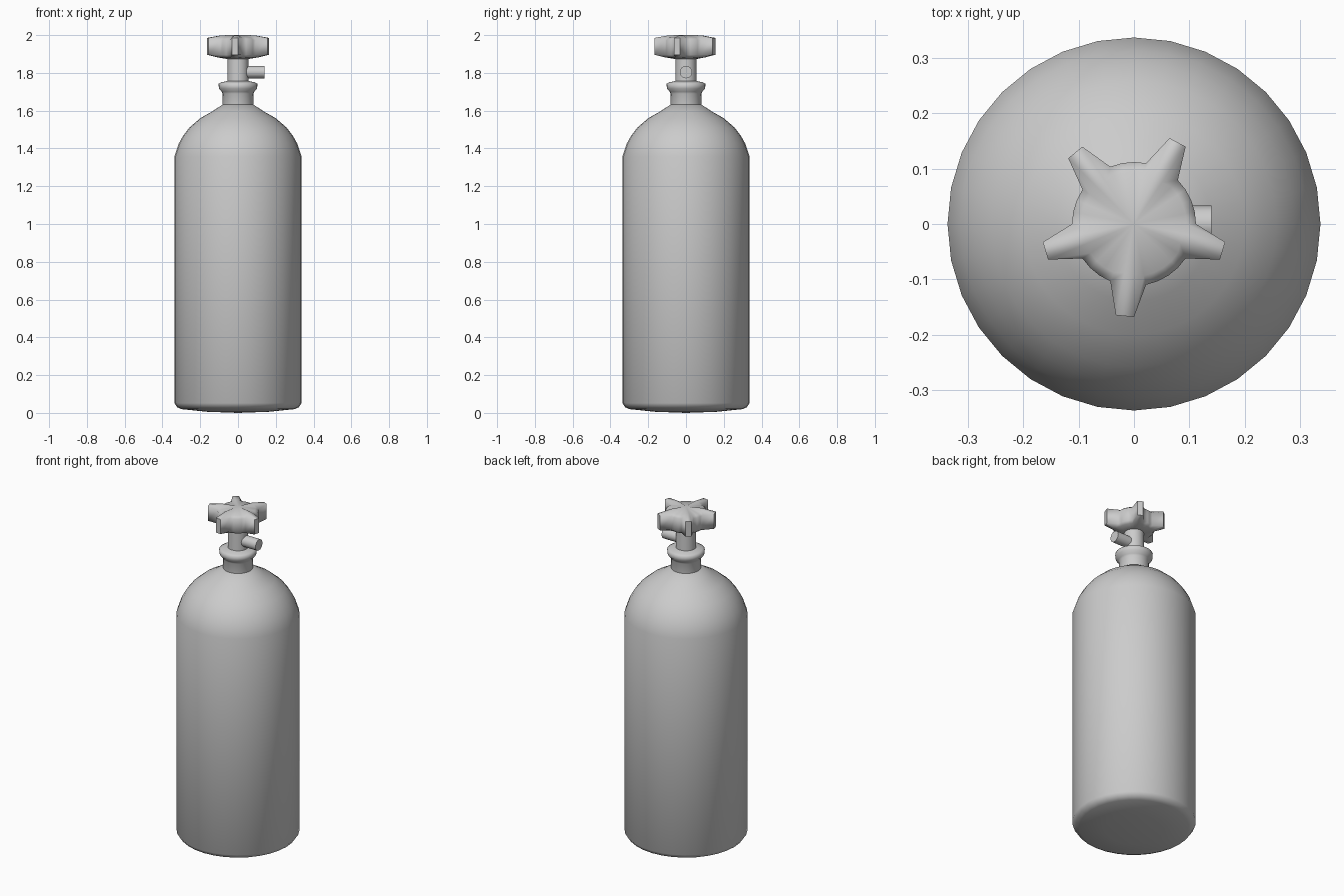
import bpy, bmesh, math
from mathutils import Matrix

if "Cube" in bpy.data.objects:
    bpy.data.objects.remove(bpy.data.objects["Cube"])

SIDES = 32


def finish(name, bm):
    bmesh.ops.recalc_face_normals(bm, faces=bm.faces)
    mesh = bpy.data.meshes.new(name)
    bm.to_mesh(mesh)
    bm.free()
    obj = bpy.data.objects.new(name, mesh)
    bpy.context.collection.objects.link(obj)
    bpy.ops.object.select_all(action='DESELECT')
    obj.select_set(True)
    bpy.context.view_layer.objects.active = obj
    bpy.ops.object.shade_smooth_by_angle(angle=math.radians(65))
    return obj


def lathe(name, rings, z_bottom, z_top, sides=SIDES, matrix=None):
    """rings: functions of side index returning (radius, z); capped with fans."""
    bm = bmesh.new()
    loops = []
    for ring in rings:
        loop = []
        for i in range(sides):
            r, z = ring(i)
            a = 2 * math.pi * i / sides
            loop.append(bm.verts.new((r * math.cos(a), r * math.sin(a), z)))
        loops.append(loop)
    low, high = bm.verts.new((0, 0, z_bottom)), bm.verts.new((0, 0, z_top))
    for i in range(sides):
        j = (i + 1) % sides
        for a, b in zip(loops, loops[1:]):
            bm.faces.new((a[i], a[j], b[j], b[i]))
        bm.faces.new((low, loops[0][j], loops[0][i]))
        bm.faces.new((high, loops[-1][i], loops[-1][j]))
    if matrix:
        bm.transform(matrix)
    return finish(name, bm)


def plain(points):
    return [lambda i, p=p: p for p in points]


# Tank body with domed shoulder
lathe("tank_body", plain([
    (0.165, 0.006), (0.300, 0.020), (0.322, 0.030), (0.337, 0.052),
    (0.337, 1.357), (0.314, 1.425), (0.290, 1.468), (0.258, 1.510),
    (0.200, 1.560), (0.140, 1.594), (0.082, 1.632)]), 0.0, 1.632)

# Neck, collar and valve stem
lathe("neck_and_stem", plain([
    (0.082, 1.60), (0.081, 1.69), (0.086, 1.70), (0.101, 1.717),
    (0.103, 1.742), (0.090, 1.750), (0.056, 1.757), (0.054, 1.89)]),
    1.60, 1.89)

# Side outlet pointing to +x
lathe("side_outlet", plain([(0.033, 0.03), (0.033, 0.14)]), 0.03, 0.14, 16,
      Matrix.Translation((0, 0, 1.804)) @ Matrix.Rotation(math.pi / 2, 4, 'Y'))

# Five-lobed hand wheel: pairs of hub edges pulled outward
LOBES = {s + k for s in (5, 11, 17, 23, 30) for k in (0, 1)}


def lobed(hub, tip):
    return lambda i: tip if i in LOBES else hub


lathe("hand_wheel", [
    lobed((0.054, 1.873), (0.054, 1.873)),
    lobed((0.098, 1.882), (0.110, 1.882)),
    lobed((0.112, 1.895), (0.168, 1.896)),
    lobed((0.112, 1.975), (0.168, 1.985)),
    lobed((0.095, 1.988), (0.090, 1.999))], 1.873, 2.0)
